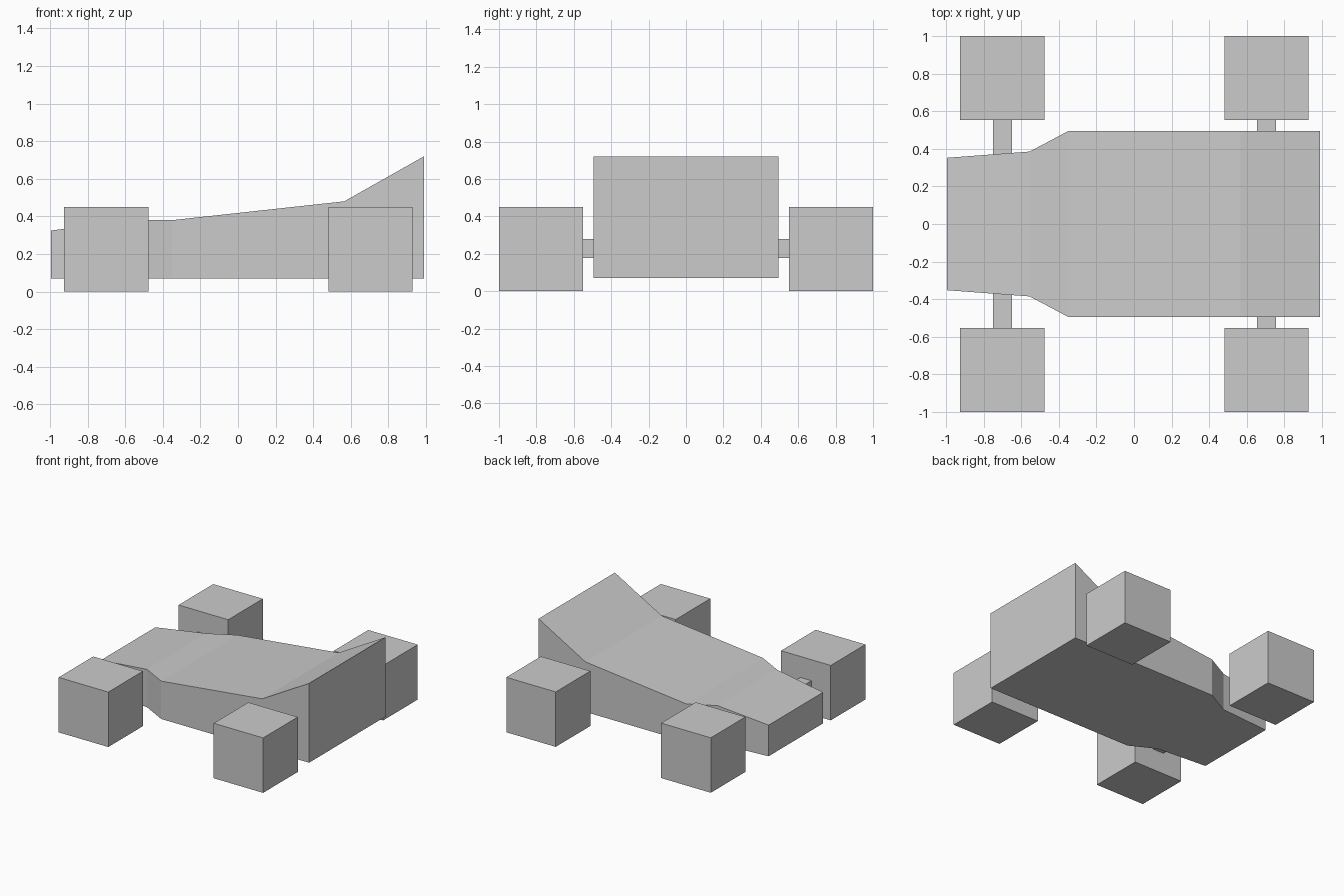
import bpy, bmesh

if "Cube" in bpy.data.objects:
    bpy.data.objects.remove(bpy.data.objects["Cube"])


def box(name, x, y, z):
    """Axis-aligned box from (min, max) ranges."""
    bm = bmesh.new()
    bmesh.ops.create_cube(bm, size=1)
    for v in bm.verts:
        for i, (lo, hi) in enumerate((x, y, z)):
            v.co[i] = lo if v.co[i] < 0 else hi
    return finish(name, bm)


def finish(name, bm):
    bmesh.ops.recalc_face_normals(bm, faces=bm.faces)
    mesh = bpy.data.meshes.new(name)
    bm.to_mesh(mesh)
    bm.free()
    obj = bpy.data.objects.new(name, mesh)
    bpy.context.collection.objects.link(obj)
    return obj


# Body: rectangular sections lofted along x (x, half width, top height)
BOTTOM = 0.07
sections = [(-0.995, 0.352, 0.325), (-0.555, 0.385, 0.38), (-0.35, 0.494, 0.38),
            (0.565, 0.494, 0.48), (0.99, 0.494, 0.72)]
bm = bmesh.new()
rings = [[bm.verts.new((x, y, z)) for y, z in
          ((-w, BOTTOM), (w, BOTTOM), (w, top), (-w, top))]
         for x, w, top in sections]
for a, b in zip(rings, rings[1:]):
    for i in range(4):
        j = (i + 1) % 4
        bm.faces.new((a[i], a[j], b[j], b[i]))
bm.faces.new(rings[0])
bm.faces.new(rings[-1])
finish("body", bm)

# Axles with a block wheel at each end
for end, wheel_x, axle_x in (("nose", (-0.925, -0.475), (-0.75, -0.65)),
                             ("tail", (0.48, 0.928), (0.655, 0.755))):
    box(end + "_axle", axle_x, (-0.56, 0.56), (0.177, 0.278))
    for side, wheel_y in (("near", (-1.0, -0.552)), ("far", (0.552, 1.0))):
        box(f"{end}_{side}_wheel", wheel_x, wheel_y, (0, 0.45))
